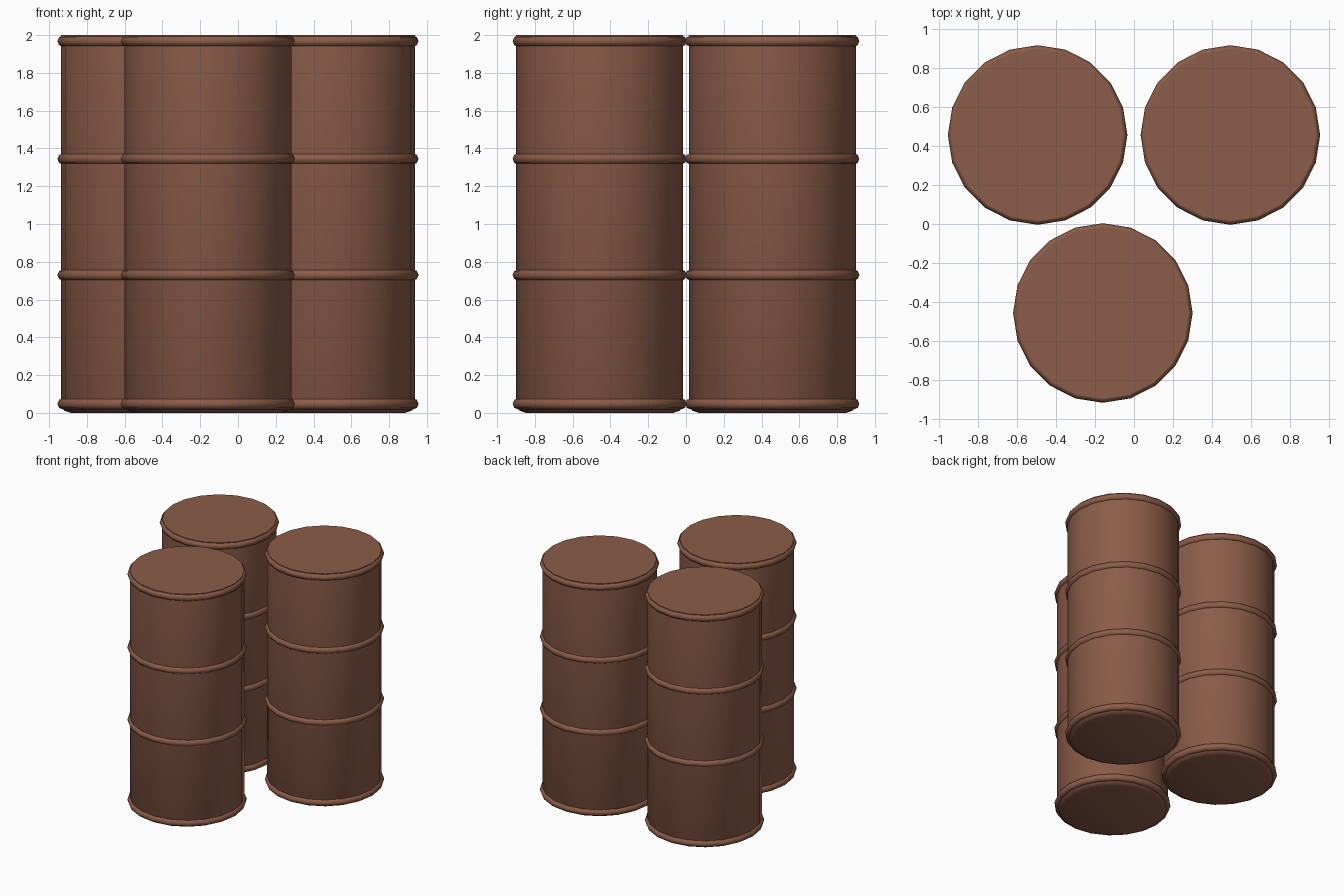
import bpy, bmesh, math

if "Cube" in bpy.data.objects:
    bpy.data.objects.remove(bpy.data.objects["Cube"])

SIDES = 20
CENTRES = [("left", -0.495, 0.457), ("right", 0.495, 0.457), ("front", -0.16, -0.457)]
HOOPS = [("bottom", 0.048), ("lower", 0.73), ("upper", 1.345), ("top", 1.968)]

rust = bpy.data.materials.new("rust_brown")
rust.diffuse_color = (0.26, 0.107, 0.065, 1)
rust.use_nodes = True
rust.node_tree.nodes["Principled BSDF"].inputs["Base Color"].default_value = rust.diffuse_color


def lathe(name, profile, x, y, closed):
    """Spin an (r, z) profile about z; open profiles get end caps."""
    bm = bmesh.new()
    rings = []
    for r, z in profile:
        rings.append([bm.verts.new((r * math.cos(i * math.tau / SIDES),
                                    r * math.sin(i * math.tau / SIDES), z))
                      for i in range(SIDES)])
    n = len(rings)
    for k in range(n if closed else n - 1):
        a, b = rings[k], rings[(k + 1) % n]
        for i in range(SIDES):
            j = (i + 1) % SIDES
            bm.faces.new((a[i], a[j], b[j], b[i]))
    if not closed:
        bm.faces.new(rings[0][::-1])
        bm.faces.new(rings[-1])
    bmesh.ops.recalc_face_normals(bm, faces=bm.faces[:])
    mesh = bpy.data.meshes.new(name)
    bm.to_mesh(mesh)
    bm.free()
    mesh.materials.append(rust)
    ob = bpy.data.objects.new(name, mesh)
    ob.location = (x, y, 0)
    bpy.context.collection.objects.link(ob)
    bpy.ops.object.select_all(action='DESELECT')
    ob.select_set(True)
    bpy.context.view_layer.objects.active = ob
    bpy.ops.object.shade_smooth_by_angle(angle=math.radians(50))
    return ob


for side, x, y in CENTRES:
    # drum shell with a chamfered foot and flat lid
    lathe(side + "_drum_body",
          [(0.39, 0), (0.425, 0.012), (0.442, 0.035), (0.442, 2.0)], x, y, False)
    # rounded hoops around the shell
    for level, z in HOOPS:
        ring = [(0.431 + 0.03 * math.cos(a * math.tau / 8),
                 z + 0.03 * math.sin(a * math.tau / 8)) for a in range(8)]
        lathe(f"{side}_drum_{level}_hoop", ring, x, y, True)
